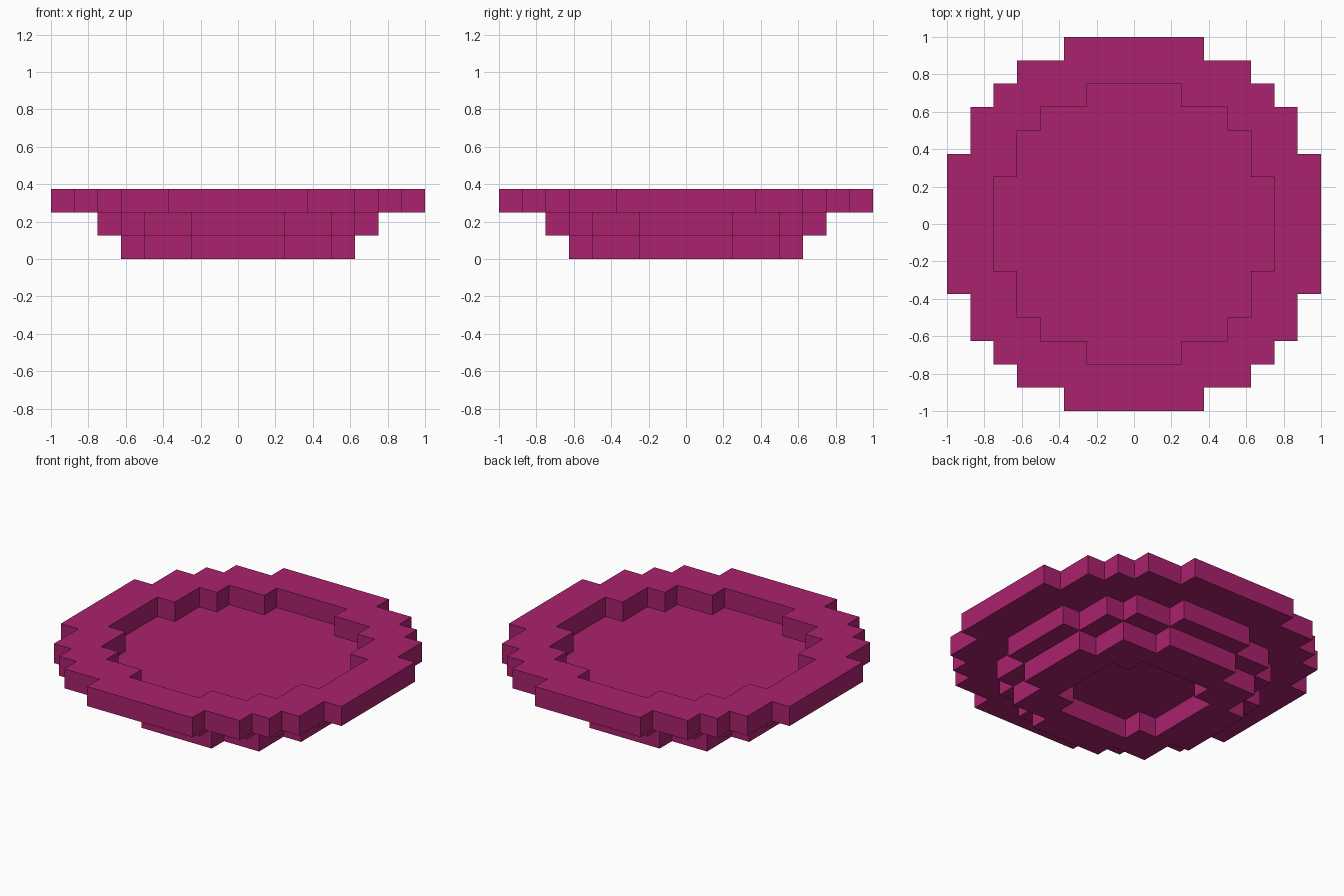
import bpy
import bmesh
from mathutils import Vector

if "Cube" in bpy.data.objects:
    bpy.data.objects.remove(bpy.data.objects["Cube"], do_unlink=True)

UNIT = 0.125  # size of one block

magenta = bpy.data.materials.new("magenta")
colour = (0.40, 0.016, 0.153, 1.0)
magenta.use_nodes = True
magenta.diffuse_color = colour
magenta.node_tree.nodes["Principled BSDF"].inputs["Base Color"].default_value = colour


def disc(half_widths, layer):
    """Blocks of a stepped disc, from half widths per row, middle row outwards."""
    blocks = set()
    for row, half in enumerate(half_widths):
        for x in range(-half, half):
            blocks |= {(x, row, layer), (x, -row - 1, layer)}
    return blocks


# Stepped round outlines
rim_outline = [8, 8, 8, 7, 7, 6, 5, 3]
bowl_outline = [6, 6, 5, 5, 4, 2]
foot_outline = [5, 5, 4, 4, 2]
hollow_outline = [3, 3, 2]

# Raised open rim, solid bowl floor, hollow foot ring
parts = {
    "foot_ring": disc(foot_outline, 0) - disc(hollow_outline, 0),
    "bowl_floor": disc(bowl_outline, 1),
    "rim": disc(rim_outline, 2) - disc(bowl_outline, 2),
}
filled = set().union(*parts.values())


def build(name, blocks):
    """Make the outer skin of the blocks and merge its flat areas."""
    bm = bmesh.new()
    corners = {}

    def corner(point):
        key = tuple(round(c) for c in point)
        if key not in corners:
            corners[key] = bm.verts.new(Vector(key) * UNIT)
        return corners[key]

    for block in sorted(blocks):
        for axis in range(3):
            u, v = Vector(), Vector()
            u[(axis + 1) % 3] = 1
            v[(axis + 2) % 3] = 1
            for side in (0, 1):
                step = Vector()
                step[axis] = 2 * side - 1
                if tuple(round(c) for c in Vector(block) + step) in filled:
                    continue
                start = Vector(block)
                start[axis] += side
                quad = [start, start + u, start + u + v, start + v]
                if side == 0:
                    quad.reverse()
                bm.faces.new([corner(p) for p in quad])

    bmesh.ops.dissolve_limit(bm, angle_limit=0.01, verts=bm.verts[:], edges=bm.edges[:])
    mesh = bpy.data.meshes.new(name)
    bm.to_mesh(mesh)
    bm.free()
    mesh.materials.append(magenta)
    bpy.context.collection.objects.link(bpy.data.objects.new(name, mesh))


for name, blocks in parts.items():
    build(name, blocks)
